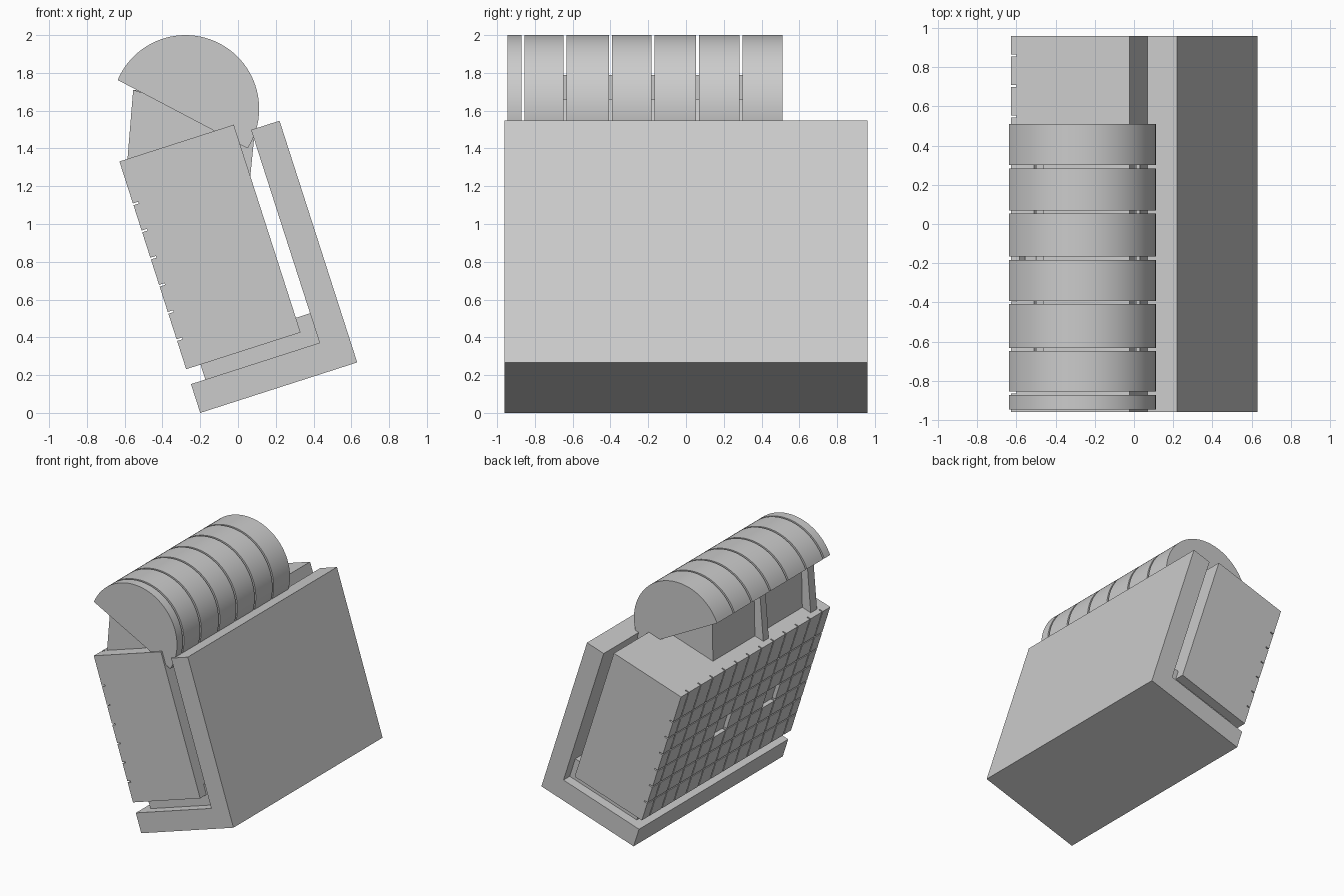
import bpy, bmesh, math

if "Cube" in bpy.data.objects:
    bpy.data.objects.remove(bpy.data.objects["Cube"])

grey = bpy.data.materials.new("plain grey")
grey.use_nodes = True
grey.diffuse_color = (0.6, 0.6, 0.6, 1)
grey.node_tree.nodes["Principled BSDF"].inputs["Base Color"].default_value = (0.6, 0.6, 0.6, 1)

TILT = math.atan2(0.306, 0.952)
HALF = 0.96  # half depth of the body


def lean(a, b):
    """Point in the leaning frame: a across, b up along the lean."""
    c, s = math.cos(TILT), math.sin(TILT)
    return (-0.2 + a * c - b * s, a * s + b * c)


def rect(a0, a1, b0, b1):
    return [lean(a0, b0), lean(a1, b0), lean(a1, b1), lean(a0, b1)]


def add_prism(bm, profile, y0, y1):
    rings = [[bm.verts.new((x, y, z)) for x, z in profile] for y in (y0, y1)]
    bm.faces.new(rings[0])
    bm.faces.new(rings[1][::-1])
    n = len(profile)
    for i in range(n):
        j = (i + 1) % n
        bm.faces.new((rings[0][j], rings[0][i], rings[1][i], rings[1][j]))


def build(name, prisms, smooth=False):
    bm = bmesh.new()
    for profile, y0, y1 in prisms:
        add_prism(bm, profile, y0, y1)
    bmesh.ops.recalc_face_normals(bm, faces=bm.faces)
    mesh = bpy.data.meshes.new(name)
    bm.to_mesh(mesh)
    bm.free()
    mesh.materials.append(grey)
    obj = bpy.data.objects.new(name, mesh)
    bpy.context.collection.objects.link(obj)
    if smooth:
        bpy.ops.object.select_all(action="DESELECT")
        obj.select_set(True)
        bpy.context.view_layer.objects.active = obj
        bpy.ops.object.shade_smooth_by_angle(angle=math.radians(30))
    return obj


# L-shaped outer tray: floor and back wall
tray = [lean(a, b) for a, b in ((0, 0), (0.873, 0), (0.873, 1.344), (0.715, 1.344),
                                (0.715, 0.16), (0, 0.16))]
build("outer_tray", [(tray, -HALF, HALF)])

# Recessed block joining the tray and the main box
build("joining_block", [(rect(0.08, 0.715, 0.16, 0.324), -0.88, 0.88)])

# Main box behind the tiles
FACE = 0.03
build("main_box", [(rect(FACE, 0.636, 0.243, 1.398), -HALF, HALF)])

# Tiled face, with two tiles left out
cols = [-HALF] + [-0.86 + 0.1564 * i for i in range(12)] + [HALF]
rows = [0.243] + [0.405 + 0.151 * i for i in range(6)] + [1.398]
GAP = 0.005
tiles = []
for r in range(len(rows) - 1):
    b0 = rows[r] + (GAP if r else 0)
    b1 = rows[r + 1] - (GAP if r < len(rows) - 2 else 0)
    for c in range(len(cols) - 1):
        if r == 3 and c in (3, 7):
            continue
        y0 = cols[c] + (GAP if c else 0)
        y1 = cols[c + 1] - (GAP if c < len(cols) - 2 else 0)
        tiles.append((rect(0, FACE, b0, b1), y0, y1))
build("face_tiles", tiles)

# Neck under the canopy: end walls, side panels and posts
end_wall = [(-0.51, 1.34), (0.06, 1.2), (0.09, 1.5), (-0.48, 1.68)]
front_wall = [(-0.587, 1.32), (0.06, 1.2), (0.09, 1.5), (-0.555, 1.71)]
post = [(-0.587, 1.32), (-0.49, 1.32), (-0.48, 1.7), (-0.555, 1.71)]
build("neck_walls", [(front_wall, -0.85, -0.77), (end_wall, 0.34, 0.38)])
build("neck_left_post", [(post, -0.23, -0.16)])
build("neck_side_panels", [
    ([(-0.51, 1.33), (-0.47, 1.33), (-0.46, 1.79), (-0.5, 1.79)], -0.85, 0.38),
    ([(0.0, 1.25), (0.06, 1.25), (0.08, 1.45), (0.03, 1.66), (0.01, 1.66)], -0.85, 0.38),
])

# Rounded canopy split into slices
CX, CZ, RADIUS = -0.278, 1.61, 0.39
start, end = math.radians(-32.5), math.radians(157)
arc = [(CX + RADIUS * math.cos(start + (end - start) * i / 48),
        CZ + RADIUS * math.sin(start + (end - start) * i / 48)) for i in range(49)]
cuts = [-0.945, -0.863, -0.64, -0.4, -0.175, 0.062, 0.292, 0.51]
slices = []
for i in range(len(cuts) - 1):
    y0 = cuts[i] + (0.008 if i else 0)
    y1 = cuts[i + 1] - (0.008 if i < len(cuts) - 2 else 0)
    slices.append((arc, y0, y1))
build("canopy_slices", slices, smooth=True)
